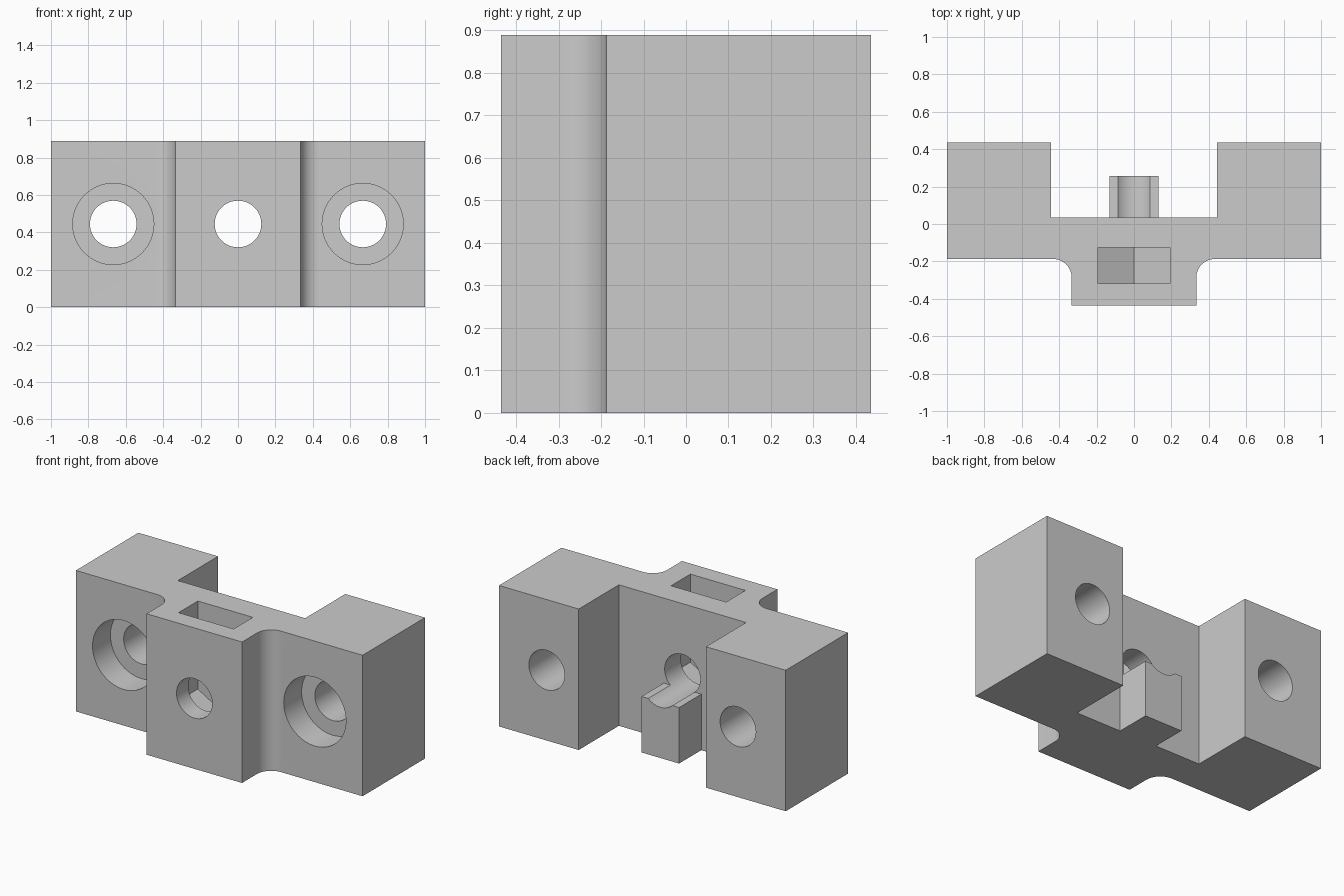
import bpy, bmesh, math
from mathutils import Vector

cube = bpy.data.objects.get("Cube")
if cube:
    bpy.data.objects.remove(cube, do_unlink=True)

HEIGHT = 0.889
MID = HEIGHT / 2
FRONT, FACE, WALL, BACK = -0.435, -0.187, 0.035, 0.435
FILLET = 0.1
HOLE_R = 0.1245

grey = bpy.data.materials.new("grey plastic")
grey.use_nodes = True
colour = (0.6, 0.6, 0.6, 1)
grey.diffuse_color = colour
grey.node_tree.nodes["Principled BSDF"].inputs["Base Color"].default_value = colour


def prism(name, outline, offset):
    """Extrude a closed 3D outline along an offset vector."""
    bm = bmesh.new()
    face = bm.faces.new([bm.verts.new(p) for p in outline])
    ext = bmesh.ops.extrude_face_region(bm, geom=[face])
    moved = [g for g in ext["geom"] if isinstance(g, bmesh.types.BMVert)]
    bmesh.ops.translate(bm, verts=moved, vec=Vector(offset))
    bmesh.ops.recalc_face_normals(bm, faces=bm.faces)
    mesh = bpy.data.meshes.new(name)
    bm.to_mesh(mesh)
    bm.free()
    mesh.materials.append(grey)
    ob = bpy.data.objects.new(name, mesh)
    bpy.context.collection.objects.link(ob)
    return ob


def bore(name, x, radius, y0, y1, sides=64, z=MID):
    """Round or polygonal cutter running front to back, one corner down."""
    ring = [(x + radius * math.sin(2 * math.pi * i / sides), y0,
             z - radius * math.cos(2 * math.pi * i / sides)) for i in range(sides)]
    return prism(name, ring, (0, y1 - y0, 0))


def box(name, x, y0, y1, z0, z1):
    return prism(name, [(-x, y0, z0), (x, y0, z0), (x, y1, z0), (-x, y1, z0)],
                 (0, 0, z1 - z0))


def combine(target, tool, operation):
    """Apply a boolean and discard the tool."""
    tool.hide_render = True
    mod = target.modifiers.new("cut", 'BOOLEAN')
    mod.operation, mod.object, mod.solver = operation, tool, 'EXACT'
    bpy.context.view_layer.objects.active = target
    bpy.ops.object.modifier_apply(modifier=mod.name)
    bpy.data.objects.remove(tool, do_unlink=True)


# Bracket body: half plan outline with concave fillets, mirrored in x
boss, arm = 0.333, 0.444
half = [(boss, FRONT)]
for i in range(17):
    a = math.pi - i * math.pi / 32
    half.append((boss + FILLET + FILLET * math.cos(a),
                 FACE - FILLET + FILLET * math.sin(a)))
half += [(1, FACE), (1, BACK), (arm, BACK), (arm, WALL)]
plan = half + [(-x, y) for x, y in reversed(half)]
body = prism("bracket_body", [(x, y, 0) for x, y in plan], (0, 0, HEIGHT))

# Cradle standing on the back of the wall
combine(body, box("cradle", 0.131, WALL - 0.05, 0.256, 0, 0.353), 'UNION')

# Through holes, also grooving the cradle, and front counterbores
for x in (-0.667, 0, 0.667):
    combine(body, bore("hole_cutter", x, HOLE_R, -0.6, 0.6), 'DIFFERENCE')
for x in (-0.667, 0.667):
    combine(body, bore("counterbore_cutter", x, 0.217, -0.4, FACE + 0.178), 'DIFFERENCE')

# Nut slot, open at the top with a pointed hexagonal floor
slot_half, slot_front, slot_back = 0.192, -0.318, -0.126
hex_r = slot_half / math.cos(math.pi / 6)
slot = [(0, slot_front, MID - hex_r), (slot_half, slot_front, MID - hex_r / 2),
        (slot_half, slot_front, 1), (-slot_half, slot_front, 1),
        (-slot_half, slot_front, MID - hex_r / 2)]
combine(body, prism("slot_cutter", slot, (0, slot_back - slot_front, 0)), 'DIFFERENCE')

# Smooth the rounded walls, keep the corners sharp
bpy.ops.object.select_all(action='DESELECT')
body.select_set(True)
bpy.context.view_layer.objects.active = body
bpy.ops.object.shade_smooth_by_angle(angle=math.radians(25))
